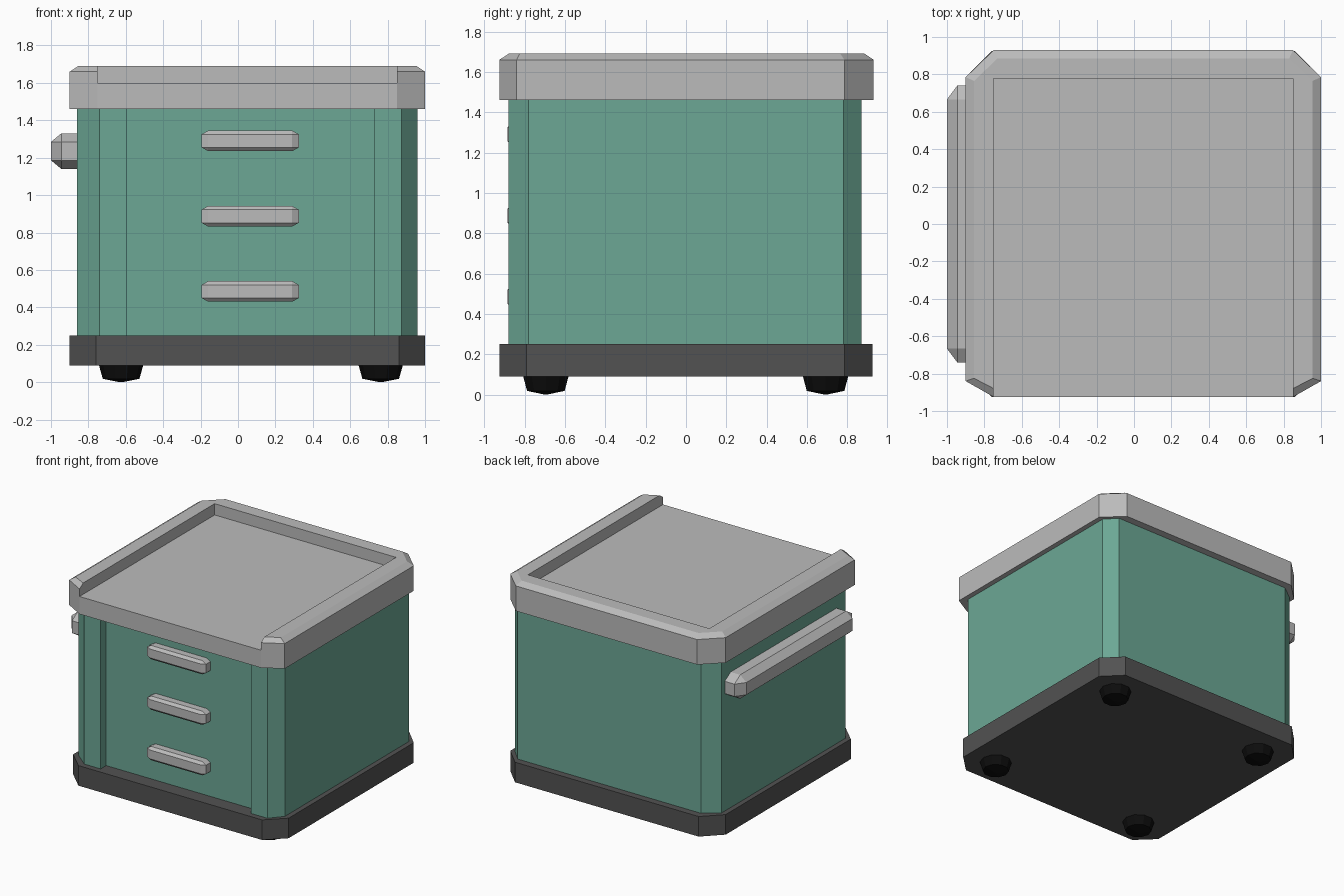
import bpy, bmesh, math
from mathutils import Matrix

if "Cube" in bpy.data.objects:
    bpy.data.objects.remove(bpy.data.objects["Cube"])


def material(name, color):
    m = bpy.data.materials.new(name)
    m.diffuse_color = (*color, 1)
    m.use_nodes = True
    m.node_tree.nodes["Principled BSDF"].inputs["Base Color"].default_value = m.diffuse_color
    return m


GREEN = material("green paint", (0.15, 0.39, 0.30))
GREY = material("light grey", (0.50, 0.50, 0.50))
DARK = material("dark grey", (0.085, 0.085, 0.085))
BLACK = material("black rubber", (0.004, 0.004, 0.004))


def finish(name, bm, mat):
    bmesh.ops.recalc_face_normals(bm, faces=bm.faces)
    me = bpy.data.meshes.new(name)
    bm.to_mesh(me)
    bm.free()
    ob = bpy.data.objects.new(name, me)
    bpy.context.collection.objects.link(ob)
    if mat:
        me.materials.append(mat)
    return ob


def loft(name, rings, mat):
    """Stack of (outline, z) rings joined by side faces and capped."""
    bm = bmesh.new()
    loops = [[bm.verts.new((x, y, z)) for x, y in pts] for pts, z in rings]
    for a, b in zip(loops, loops[1:]):
        for i in range(len(a)):
            j = (i + 1) % len(a)
            bm.faces.new((a[i], a[j], b[j], b[i]))
    bm.faces.new(loops[0][::-1])
    bm.faces.new(loops[-1])
    return finish(name, bm, mat)


def octagon(x0, x1, y0, y1, cx, cf, cb):
    """Rectangle with cut corners: cx along x, cf / cb along y front / back."""
    return [(x0 + cx, y0), (x1 - cx, y0), (x1, y0 + cf), (x1, y1 - cb),
            (x1 - cx, y1), (x0 + cx, y1), (x0, y1 - cb), (x0, y0 + cf)]


def box(name, lo, hi, mat=None, bevel=0.0, stretch=(1, 1, 1)):
    """Box with chamfered edges; stretch enlarges the chamfer per axis."""
    size = [(h - l) / s for l, h, s in zip(lo, hi, stretch)]
    bm = bmesh.new()
    bmesh.ops.create_cube(bm, size=1)
    bmesh.ops.scale(bm, vec=size, verts=bm.verts)
    if bevel:
        bmesh.ops.bevel(bm, geom=bm.edges[:], offset=bevel, segments=1,
                        affect='EDGES', profile=0.5)
    bmesh.ops.scale(bm, vec=stretch, verts=bm.verts)
    bmesh.ops.translate(bm, vec=[(l + h) / 2 for l, h in zip(lo, hi)], verts=bm.verts)
    return finish(name, bm, mat)


# Base plate
base = octagon(-0.90, 1.0, -0.925, 0.925, 0.14, 0.135, 0.14)
loft("base_plate", [(base, 0.09), (base, 0.25)], DARK)

# Cabinet body with front posts around a recessed drawer front
body = [(-0.74, -0.88), (-0.595, -0.88), (-0.595, -0.81), (0.73, -0.81),
        (0.73, -0.88), (0.875, -0.88), (0.96, -0.78), (0.96, 0.78),
        (0.875, 0.87), (-0.74, 0.87), (-0.86, 0.78), (-0.86, -0.78)]
loft("cabinet_body", [(body, 0.25), (body, 1.46)], GREEN)

# Tray top: chamfered slab hollowed out and open at the front
outer = octagon(-0.90, 1.0, -0.925, 0.93, 0.15, 0.085, 0.145)
inset = octagon(-0.855, 0.955, -0.89, 0.885, 0.125, 0.065, 0.12)
top = loft("tray_top", [(outer, 1.46), (outer, 1.66), (inset, 1.69)], GREY)
cutter = box("tray_cutter", (-0.75, -1.2, 1.60), (0.85, 0.777, 1.9), GREY)
cutter.hide_render = True
cutter.hide_viewport = True
cut = top.modifiers.new("hollow", 'BOOLEAN')
cut.operation = 'DIFFERENCE'
cut.solver = 'EXACT'
cut.object = cutter

# Drawer handles
for i, z in enumerate((0.485, 0.887, 1.29)):
    box(f"drawer_handle_{i + 1}", (-0.195, -0.885, z - 0.055), (0.325, -0.78, z + 0.055),
        GREY, 0.02, (1.75, 1, 1))

# Push bar on the left side
box("push_bar", (-1.0, -0.74, 1.14), (-0.80, 0.74, 1.33), GREY, 0.046, (1.2, 1.6, 1))

# Feet
for sx, x in (("left", -0.625), ("right", 0.763)):
    for sy, y in (("front", -0.695), ("back", 0.692)):
        def ring(r):
            return [(x + r * math.cos(a), y + r * math.sin(a))
                    for a in (math.tau * k / 10 for k in range(10))]
        loft(f"foot_{sy}_{sx}", [(ring(0.008), 0.0), (ring(0.098), 0.018),
                                 (ring(0.121), 0.10)], BLACK)
